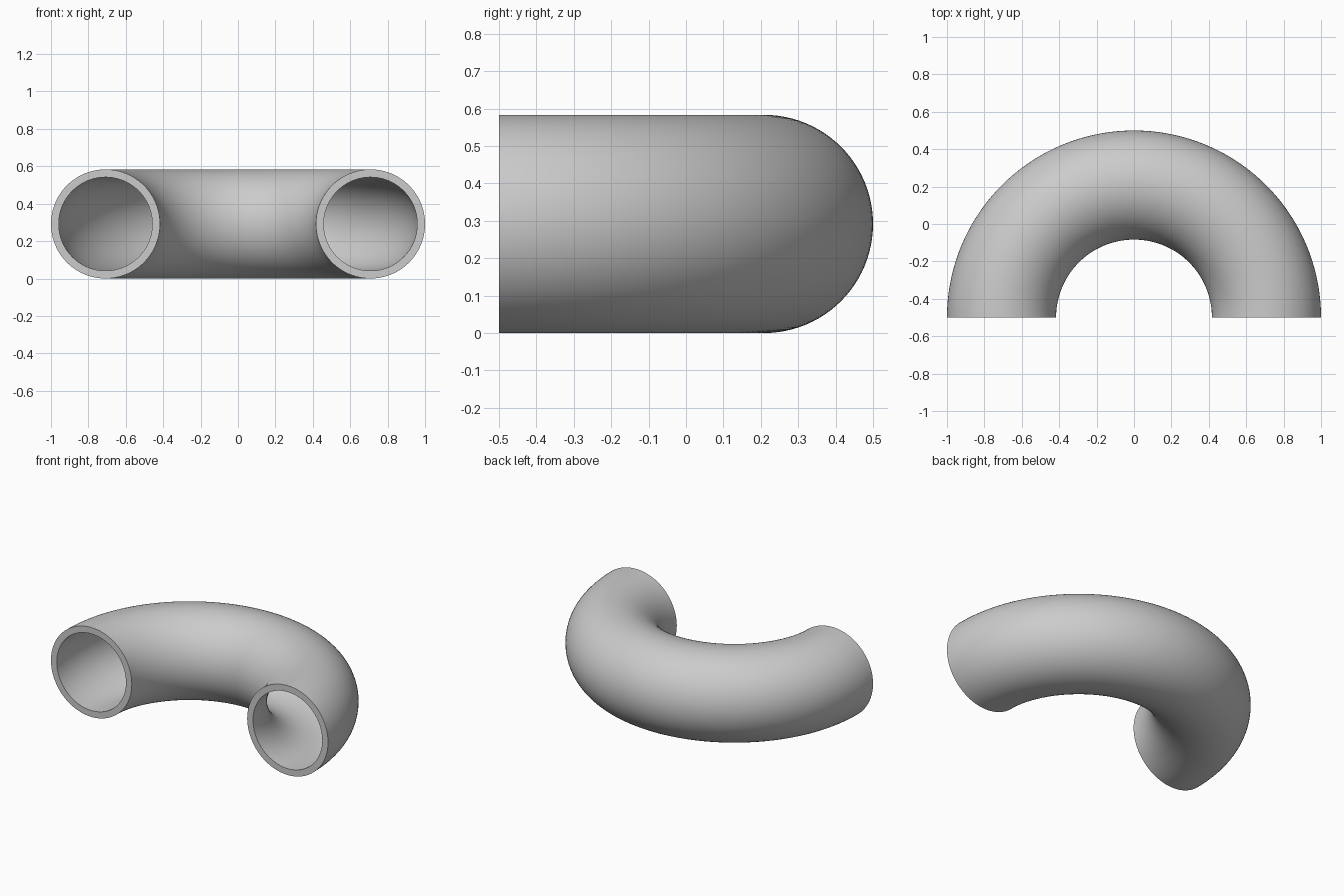
import bpy, bmesh
from math import sin, cos, pi, radians

if "Cube" in bpy.data.objects:
    bpy.data.objects.remove(bpy.data.objects["Cube"])

BEND = 17 / 24      # centreline radius of the bend
OUTER = 7 / 24      # outside radius of the pipe
INNER = 6 / 24      # bore radius
STEPS, SIDES = 72, 96

bm = bmesh.new()


def half_torus(radius):
    """Rings of vertices swept through 180 degrees around the bend centre."""
    rings = []
    for i in range(STEPS + 1):
        a = pi * i / STEPS
        ring = []
        for j in range(SIDES):
            t = 2 * pi * j / SIDES
            d = BEND + radius * cos(t)
            ring.append(bm.verts.new((d * cos(a), d * sin(a) - 0.5,
                                      OUTER + radius * sin(t))))
        rings.append(ring)
    return rings


def bridge(r1, r2):
    for j in range(SIDES):
        k = (j + 1) % SIDES
        bm.faces.new((r1[j], r1[k], r2[k], r2[j]))


# Outer wall and bore
outside, bore = half_torus(OUTER), half_torus(INNER)
for wall in (outside, bore):
    for r1, r2 in zip(wall, wall[1:]):
        bridge(r1, r2)

# Flat annular rims at both open ends
for end in (0, -1):
    bridge(outside[end], bore[end])

bmesh.ops.recalc_face_normals(bm, faces=bm.faces)
mesh = bpy.data.meshes.new("pipe_bend")
bm.to_mesh(mesh)
bm.free()
pipe = bpy.data.objects.new("pipe_bend", mesh)
bpy.context.collection.objects.link(pipe)

bpy.context.view_layer.objects.active = pipe
pipe.select_set(True)
bpy.ops.object.shade_smooth_by_angle(angle=radians(30))
